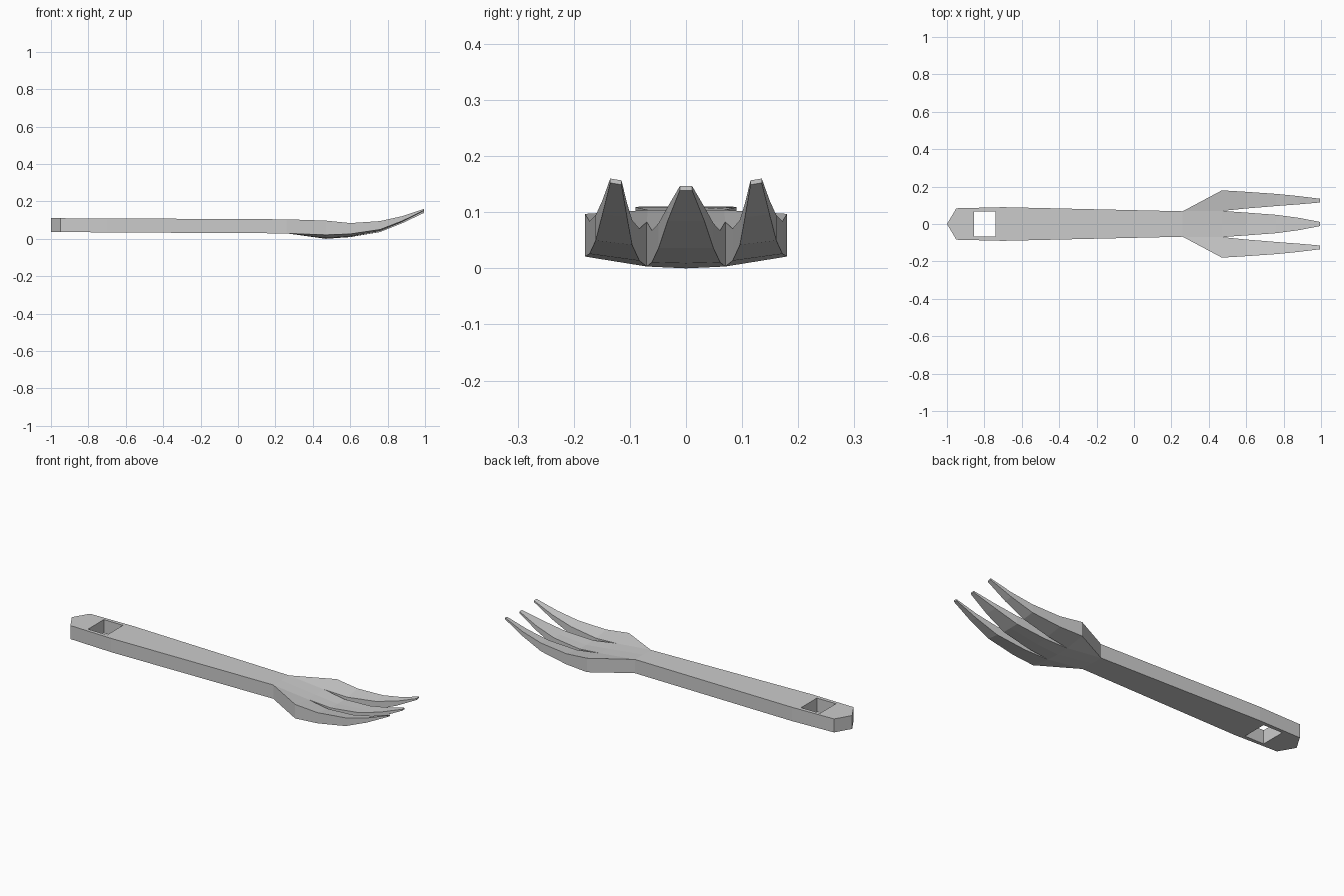
import bpy, bmesh

if "Cube" in bpy.data.objects:
    bpy.data.objects.remove(bpy.data.objects["Cube"])

# Side profile: x, top z, bottom z, extra rise at the outer edge (top, bottom)
PROFILE = [
    (-1.0, .110, .037, 0, 0), (-.70, .109, .034, 0, 0),
    (.26, .104, .029, 0, 0), (.47, .080, .000, .017, .021),
    (.60, .066, .009, .019, .018), (.76, .080, .036, .017, .016),
    (.88, .109, .084, .016, .016), (1.0, .148, .141, .021, .021),
]


def height(x, y, top):
    for a, b in zip(PROFILE, PROFILE[1:]):
        if x <= b[0]:
            break
    t = (x - a[0]) / (b[0] - a[0])
    p = [u + (v - u) * t for u, v in zip(a, b)]
    rise = max(0, (y - .05) / .13)
    return (p[1] + p[3] * rise) if top else (p[2] + p[4] * rise)


# Plan of the y >= 0 half: handle with hanging hole, then the flared head
plan = [
    [(-1, 0), (-.855, 0), (-.855, .068), (-.95, .084)],
    [(-.95, .084), (-.855, .068), (-.74, .068), (-.70, .09)],
    [(-.74, 0), (.26, 0), (.26, .068), (-.70, .09), (-.74, .068)],
    [(.26, 0), (.47, 0), (.47, .07), (.26, .068)],
    [(.26, .068), (.47, .07), (.47, .18)],
]

# Tine stations: x, centre half width, outer tine inner y, outer tine outer y
tines = [(.47, .07, .07, .18), (.60, .061, .083, .172), (.76, .049, .096, .161),
         (.88, .033, .105, .149), (.995, .011, .115, .135)]
for (x0, c0, i0, o0), (x1, c1, i1, o1) in zip(tines, tines[1:]):
    plan.append([(x0, 0), (x1, 0), (x1, c1), (x0, c0)])
    plan.append([(x0, i0), (x1, i1), (x1, o1), (x0, o0)])

# Top and bottom skins
bm = bmesh.new()
verts = {}


def vert(p, top):
    key = (p, top)
    if key not in verts:
        verts[key] = bm.verts.new((p[0], p[1], height(*p, top)))
    return verts[key]


edges = {}
for poly in plan:
    bm.faces.new([vert(p, True) for p in poly])
    bm.faces.new([vert(p, False) for p in reversed(poly)])
    for e in zip(poly, poly[1:] + poly[:1]):
        edges[e] = True

# Side walls along every open edge except the centre line
for a, b in edges:
    if (b, a) in edges or (a[1] == 0 and b[1] == 0):
        continue
    bm.faces.new([vert(b, True), vert(a, True), vert(a, False), vert(b, False)])

# Mirror to the other half
geom = bm.verts[:] + bm.edges[:] + bm.faces[:]
copy = bmesh.ops.duplicate(bm, geom=geom)["geom"]
for v in copy:
    if isinstance(v, bmesh.types.BMVert):
        v.co.y = -v.co.y
bmesh.ops.remove_doubles(bm, verts=bm.verts[:], dist=.0001)
bmesh.ops.recalc_face_normals(bm, faces=bm.faces[:])

mesh = bpy.data.meshes.new("fork")
bm.to_mesh(mesh)
bm.free()
bpy.context.collection.objects.link(bpy.data.objects.new("fork", mesh))
